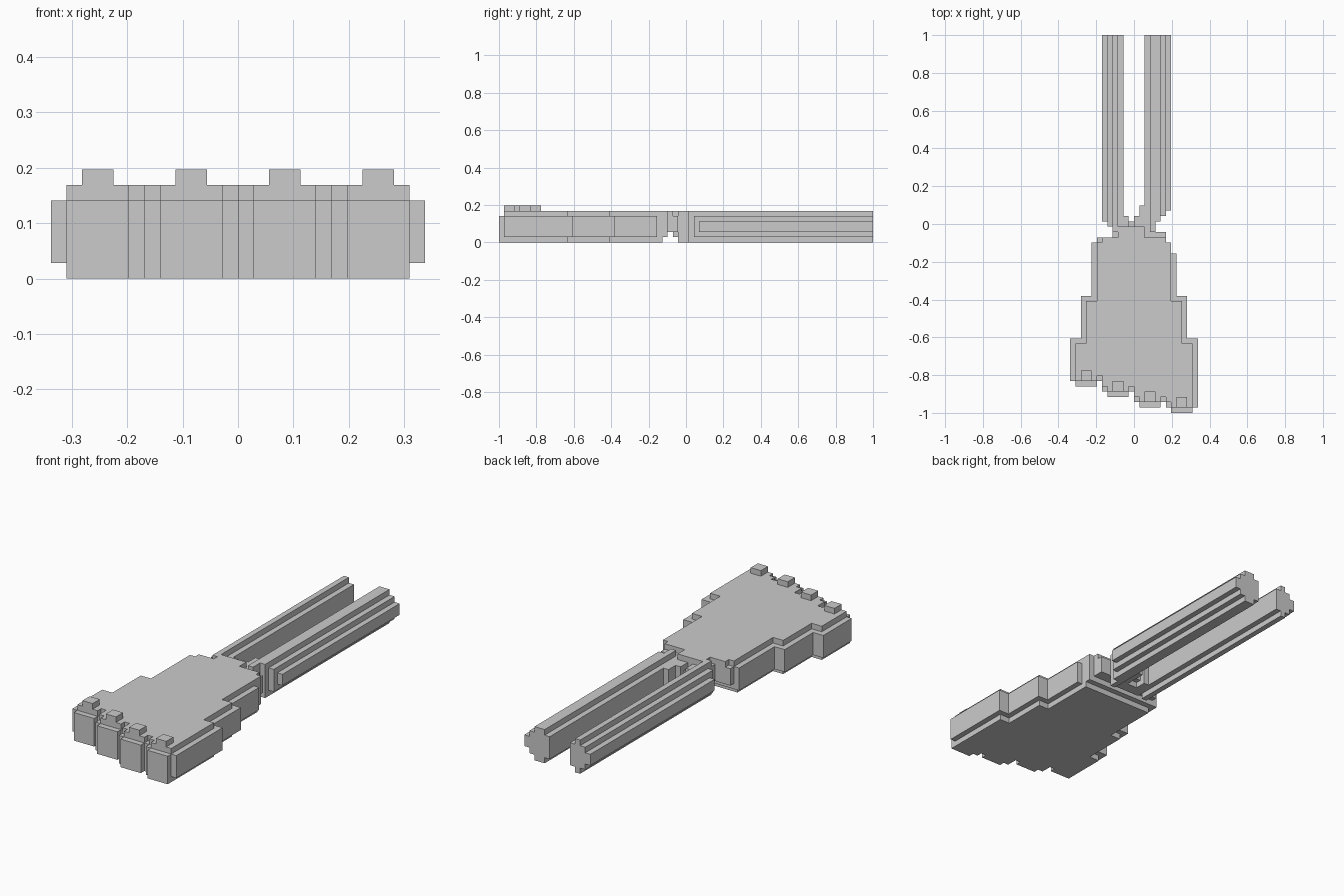
import bpy, bmesh

if "Cube" in bpy.data.objects:
    bpy.data.objects.remove(bpy.data.objects["Cube"])

V = 2 / 71            # block size: the model is 71 blocks long
owner = {}            # block -> part name, so touching parts share no inner faces


def fill(part, x0, x1, y0, y1, z0, z1):
    """Fill a range of blocks (x from centre, y from the front, z from the floor)."""
    for x in range(x0, x1):
        for y in range(y0, y1):
            for z in range(z0, z1):
                owner.setdefault((x, y, z), part)


# Fingers: four side by side, each stepping forward, with a raised knuckle
for i, front in enumerate((5, 3, 1, 0)):
    x = -12 + 6 * i
    inner0 = x + (i == 0)
    inner1 = x + 6 - (i == 3)
    fill("fingers", x + 1, x + 5, front, 12, 0, 5)
    fill("fingers", x + 1, x + 5, front + 1, 12, 5, 6)
    fill("fingers", inner0, inner1, front + 1, 12, 0, 5)
    fill("fingers", inner0, inner1, front + 2, 12, 5, 6)
    fill("fingers", x, x + 6, front + 1, 12, 1, 5)
    fill("knuckles", x + 2, x + 4, front + 1, front + 3, 6, 7)

# Palm: three narrowing steps, with a wider middle band
for half, end in ((11, 13), (9, 21), (7, 31)):
    fill("palm", -half, half, 12, end, 0, 6)
for half, end in ((12, 14), (10, 22), (8, 30)):
    fill("palm", -half, half, 12, end, 1, 5)
fill("palm", -8, -7, 30, 32, 1, 5)
fill("palm", -7, 7, 31, 32, 1, 6)
fill("palm", -7, 6, 32, 33, 2, 5)
fill("palm", -6, 6, 32, 33, 5, 6)
fill("palm", 2, 6, 33, 34, 2, 5)

# Wrist: narrow neck that spreads into the two forearm bones
fill("wrist", -3, 2, 33, 35, 1, 6)
fill("wrist", -4, -3, 33, 34, 2, 5)
fill("wrist", -2, -1, 35, 37, 1, 5)
fill("wrist", -1, 0, 35, 36, 2, 4)
fill("wrist", 0, 1, 35, 37, 2, 5)
fill("wrist", 1, 2, 35, 39, 1, 5)

# Forearm bones: rounded sections, (column, start, bottom, top)
bones = {
    "left_forearm_bone": ((-6, 36, 2, 4), (-5, 35, 1, 5), (-4, 34, 0, 6), (-3, 34, 1, 5)),
    "right_forearm_bone": ((2, 34, 1, 5), (3, 34, 0, 6), (4, 36, 0, 6),
                           (5, 37, 1, 5), (6, 38, 2, 4)),
}
for name, columns in bones.items():
    for x, start, z0, z1 in columns:
        fill(name, x, x + 1, start, 71, z0, z1)

# Outer skin of each part, as flat faces
SIDES = {
    (1, 0, 0): ((1, 0, 0), (1, 1, 0), (1, 1, 1), (1, 0, 1)),
    (-1, 0, 0): ((0, 0, 0), (0, 0, 1), (0, 1, 1), (0, 1, 0)),
    (0, 1, 0): ((0, 1, 0), (0, 1, 1), (1, 1, 1), (1, 1, 0)),
    (0, -1, 0): ((0, 0, 0), (1, 0, 0), (1, 0, 1), (0, 0, 1)),
    (0, 0, 1): ((0, 0, 1), (1, 0, 1), (1, 1, 1), (0, 1, 1)),
    (0, 0, -1): ((0, 0, 0), (0, 1, 0), (1, 1, 0), (1, 0, 0)),
}
for part in sorted(set(owner.values())):
    bm = bmesh.new()
    verts = {}
    for (x, y, z), name in owner.items():
        if name != part:
            continue
        for (dx, dy, dz), corners in SIDES.items():
            if (x + dx, y + dy, z + dz) in owner:
                continue
            ring = []
            for a, b, c in corners:
                key = (x + a, y + b, z + c)
                if key not in verts:
                    verts[key] = bm.verts.new((key[0] * V, key[1] * V - 1, key[2] * V))
                ring.append(verts[key])
            bm.faces.new(ring)
    bmesh.ops.dissolve_limit(bm, angle_limit=0.01, verts=bm.verts[:], edges=bm.edges[:])
    mesh = bpy.data.meshes.new(part)
    bm.to_mesh(mesh)
    bm.free()
    bpy.context.collection.objects.link(bpy.data.objects.new(part, mesh))
